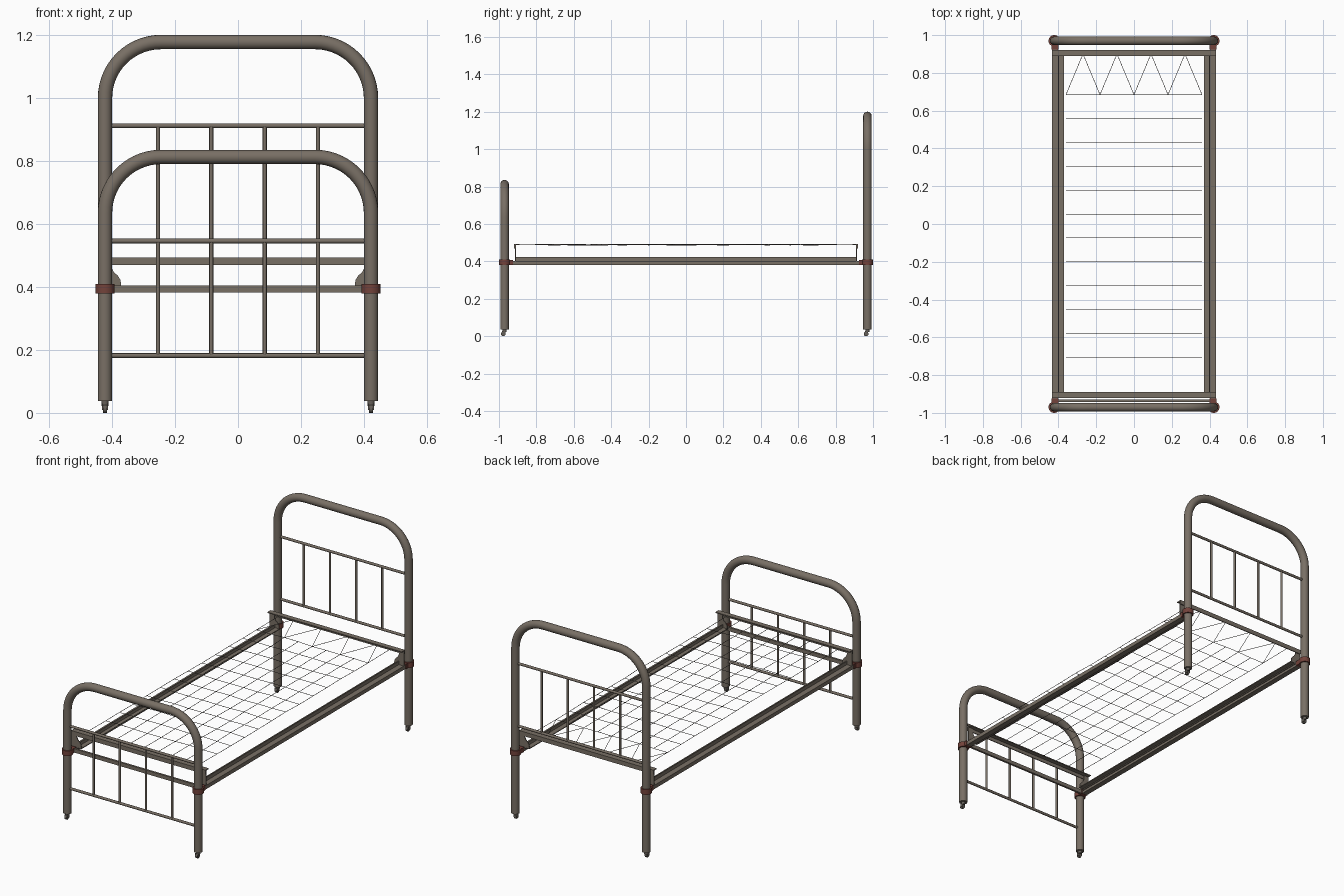
import bpy, bmesh, math, random
from mathutils import Matrix

if "Cube" in bpy.data.objects:
    bpy.data.objects.remove(bpy.data.objects["Cube"])

random.seed(4)


def material(name, rgb):
    m = bpy.data.materials.new(name)
    m.diffuse_color = (*rgb, 1)
    m.use_nodes = True
    m.node_tree.nodes["Principled BSDF"].inputs["Base Color"].default_value = m.diffuse_color
    return m


PAINT = material("grey brown paint", (0.19, 0.16, 0.13))
RUST = material("rust red", (0.17, 0.055, 0.043))
WIRE = material("dark wire", (0.10, 0.09, 0.08))
CASTER = material("caster metal", (0.13, 0.115, 0.10))


def tubes(name, paths, radius, mat, res=4):
    """Several round bars, each following a list of points."""
    cu = bpy.data.curves.new(name, 'CURVE')
    cu.dimensions = '3D'
    cu.bevel_depth = radius
    cu.bevel_resolution = res
    cu.use_fill_caps = True
    for pts in paths:
        s = cu.splines.new('POLY')
        s.points.add(len(pts) - 1)
        for p, co in zip(s.points, pts):
            p.co = (*co, 1)
    ob = bpy.data.objects.new(name, cu)
    bpy.context.collection.objects.link(ob)
    cu.materials.append(mat)
    bpy.ops.object.select_all(action='DESELECT')
    bpy.context.view_layer.objects.active = ob
    ob.select_set(True)
    bpy.ops.object.convert(target='MESH')
    bpy.ops.object.shade_smooth_by_angle(angle=math.radians(50))
    return ob


def finish(name, bm, mat, smooth=False):
    bmesh.ops.recalc_face_normals(bm, faces=bm.faces)
    me = bpy.data.meshes.new(name)
    bm.to_mesh(me)
    bm.free()
    me.materials.append(mat)
    ob = bpy.data.objects.new(name, me)
    bpy.context.collection.objects.link(ob)
    if smooth:
        bpy.ops.object.select_all(action='DESELECT')
        bpy.context.view_layer.objects.active = ob
        ob.select_set(True)
        bpy.ops.object.shade_smooth_by_angle(angle=math.radians(40))
    return ob


def add_box(bm, x, y, z):
    m = Matrix.Translation([sum(r) / 2 for r in (x, y, z)])
    m = m @ Matrix.Diagonal([abs(r[1] - r[0]) for r in (x, y, z)] + [1])
    bmesh.ops.create_cube(bm, size=1, matrix=m)


def add_cyl(bm, loc, r, depth, axis='Z', seg=24):
    m = Matrix.Translation(loc)
    if axis == 'X':
        m = m @ Matrix.Rotation(math.pi / 2, 4, 'Y')
    bmesh.ops.create_cone(bm, cap_ends=True, segments=seg, radius1=r, radius2=r,
                          depth=depth, matrix=m)


PX, PY, R = 0.4225, 0.97, 0.0228
BEND = 0.178


def arch(y, top):
    """Leg, rounded corner, top bar, rounded corner, leg."""
    half = [(PX, 0.037)]
    for i in range(15):
        a = math.pi / 2 * i / 14
        half.append((PX - BEND + BEND * math.cos(a), top - BEND + BEND * math.sin(a)))
    return [(x, y, z) for x, z in half] + [(-x, y, z) for x, z in reversed(half)]


# End frames: bent main tube plus thin rails and spindles
for name, y, top, low, high in (("headboard", PY, 1.178, 0.547, 0.912),
                                ("footboard", -PY, 0.813, 0.182, 0.546)):
    tubes(name + "_frame", [arch(y, top)], R, PAINT, 6)
    tubes(name + "_rails", [[(-0.41, y, z), (0.41, y, z)] for z in (low, high)], 0.0075, PAINT)
    tubes(name + "_spindles", [[(x, y, low), (x, y, high)]
                               for x in (-0.254, -0.085, 0.085, 0.254)], 0.0065, PAINT)

# Flat cross bar at the foot
bm = bmesh.new()
add_box(bm, (-0.415, 0.415), (-0.942, -0.930), (0.383, 0.405))
finish("foot_cross_bar", bm, PAINT)

# Side rails: outer bar with an inner angle iron on top
bm = bmesh.new()
for s in (-1, 1):
    add_box(bm, (s * 0.402, s * 0.434), (-0.95, 0.95), (0.381, 0.403))
    add_box(bm, (s * 0.397, s * 0.402), (-0.915, 0.915), (0.395, 0.423))
    add_box(bm, (s * 0.370, s * 0.397), (-0.915, 0.915), (0.400, 0.405))
finish("side_rails", bm, PAINT)

# Angle-iron end rails that hold the spring mesh
bm = bmesh.new()
for s in (-1, 1):
    add_box(bm, (-0.434, 0.434), (s * 0.890, s * 0.920), (0.489, 0.494))
    add_box(bm, (-0.434, 0.434), (s * 0.915, s * 0.920), (0.469, 0.489))
finish("mesh_end_rails", bm, PAINT)

# Curved corner plates between side rails and end rails
bm = bmesh.new()
outline = [(0.434, 0.49), (0.404, 0.49), (0.402, 0.462), (0.394, 0.447), (0.382, 0.436),
           (0.373, 0.422), (0.371, 0.400), (0.434, 0.400)]
for sx in (-1, 1):
    for sy in (-1, 1):
        f = bm.faces.new([bm.verts.new((sx * x, sy * 0.910, z)) for x, z in outline])
        ext = bmesh.ops.extrude_face_region(bm, geom=[f])
        bmesh.ops.translate(bm, vec=(0, sy * 0.005, 0),
                            verts=[v for v in ext['geom'] if isinstance(v, bmesh.types.BMVert)])
finish("corner_plates", bm, PAINT)

# Rusty cuffs around the legs, with a lug that takes the side rail
bm = bmesh.new()
for sx in (-1, 1):
    for sy in (-1, 1):
        add_cyl(bm, (sx * PX, sy * PY, 0.395), 0.030, 0.030, seg=32)
        add_box(bm, (sx * 0.399, sx * 0.437), (sy * 0.924, sy * 0.965), (0.3805, 0.4085))
finish("leg_cuffs", bm, RUST, True)

# Casters
bm = bmesh.new()
for sx in (-1, 1):
    for y in (-PY, PY):
        add_cyl(bm, (sx * PX, y, 0.033), 0.011, 0.022, seg=16)
        for d in (-0.0085, 0.0085):
            add_box(bm, (sx * PX + d - 0.0015, sx * PX + d + 0.0015),
                    (y - 0.014, y + 0.004), (0.009, 0.028))
        add_cyl(bm, (sx * PX, y - 0.007, 0.0125), 0.0125, 0.013, 'X', 20)
finish("casters", bm, CASTER, True)

# Spring mesh: slightly wavy wires with a zigzag of springs at the head
XS = [-0.36 + 0.09 * i for i in range(9)]
YS = [0.685 - 0.1265 * i for i in range(12)]
Z = {(i, j): 0.490 + random.uniform(-0.003, 0.002) for i in range(9) for j in range(12)}


def node(i, j):
    return (XS[i], YS[j], Z[i, j])


paths = []
for i in range(9):
    paths.append([node(i, j) for j in range(12)] + [(XS[i], -0.90, 0.490)])
for j in range(12):
    paths.append([node(i, j) for i in range(9)])
for i in range(0, 9, 2):
    for k in (i - 1, i + 1):
        if 0 <= k < 9:
            paths.append([node(i, 0), (XS[k], 0.90, 0.490)])
for i in (0, 8):
    paths.append([node(i, 0), (XS[i], 0.90, 0.490)])
tubes("spring_mesh", paths, 0.0013, WIRE, 1)
